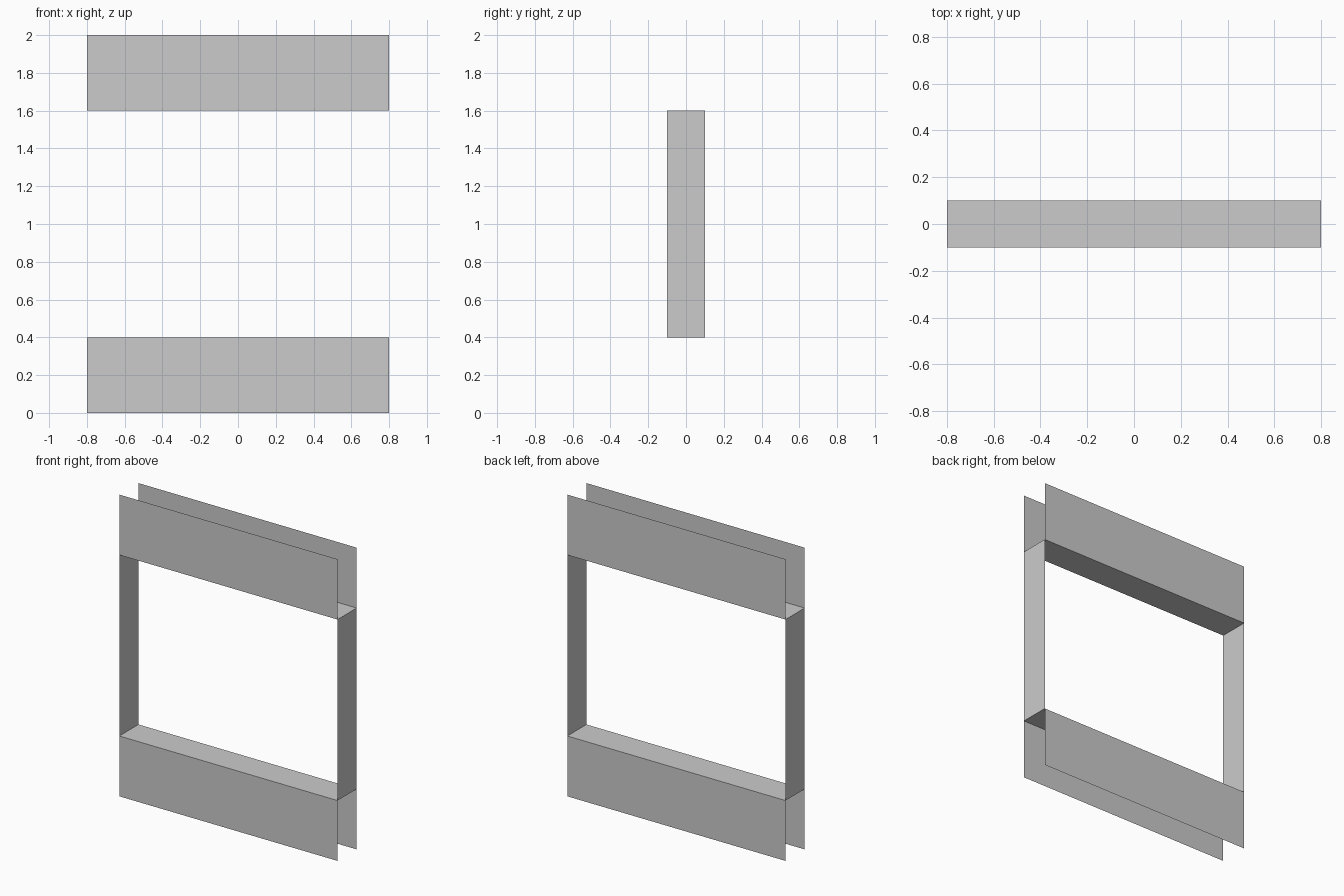
import bpy
from math import pi
from mathutils import Matrix

if "Cube" in bpy.data.objects:
    bpy.data.objects.remove(bpy.data.objects["Cube"])

W, D = 1.6, 0.2          # frame width and depth
RAIL, POST = 0.4, 1.2    # rail height and opening height


def panel(name, size, loc, rot):
    """Single flat sheet of the given size, rotated then placed."""
    bpy.ops.mesh.primitive_plane_add(size=1)
    ob = bpy.context.object
    ob.name = ob.data.name = name
    scale = Matrix.Diagonal((size[0], size[1], 1, 1))
    turn = Matrix.Rotation(rot[1], 4, rot[0])
    ob.data.transform(Matrix.Translation(loc) @ turn @ scale)
    return ob


# Front and back sheets of the bottom and top rails
for level, z in (("bottom", RAIL / 2), ("top", RAIL + POST + RAIL / 2)):
    for face, s in (("front", -1), ("back", 1)):
        panel(f"{level}_rail_{face}", (W, RAIL), (0, s * D / 2, z), ("X", -s * pi / 2))

# Sill and head sheets lining the opening
panel("sill", (W, D), (0, 0, RAIL), ("X", 0))
panel("head", (W, D), (0, 0, RAIL + POST), ("X", pi))

# Side sheets of the opening
for side, s in (("left", -1), ("right", 1)):
    panel(f"{side}_post", (POST, D), (s * W / 2, 0, RAIL + POST / 2), ("Y", s * pi / 2))
